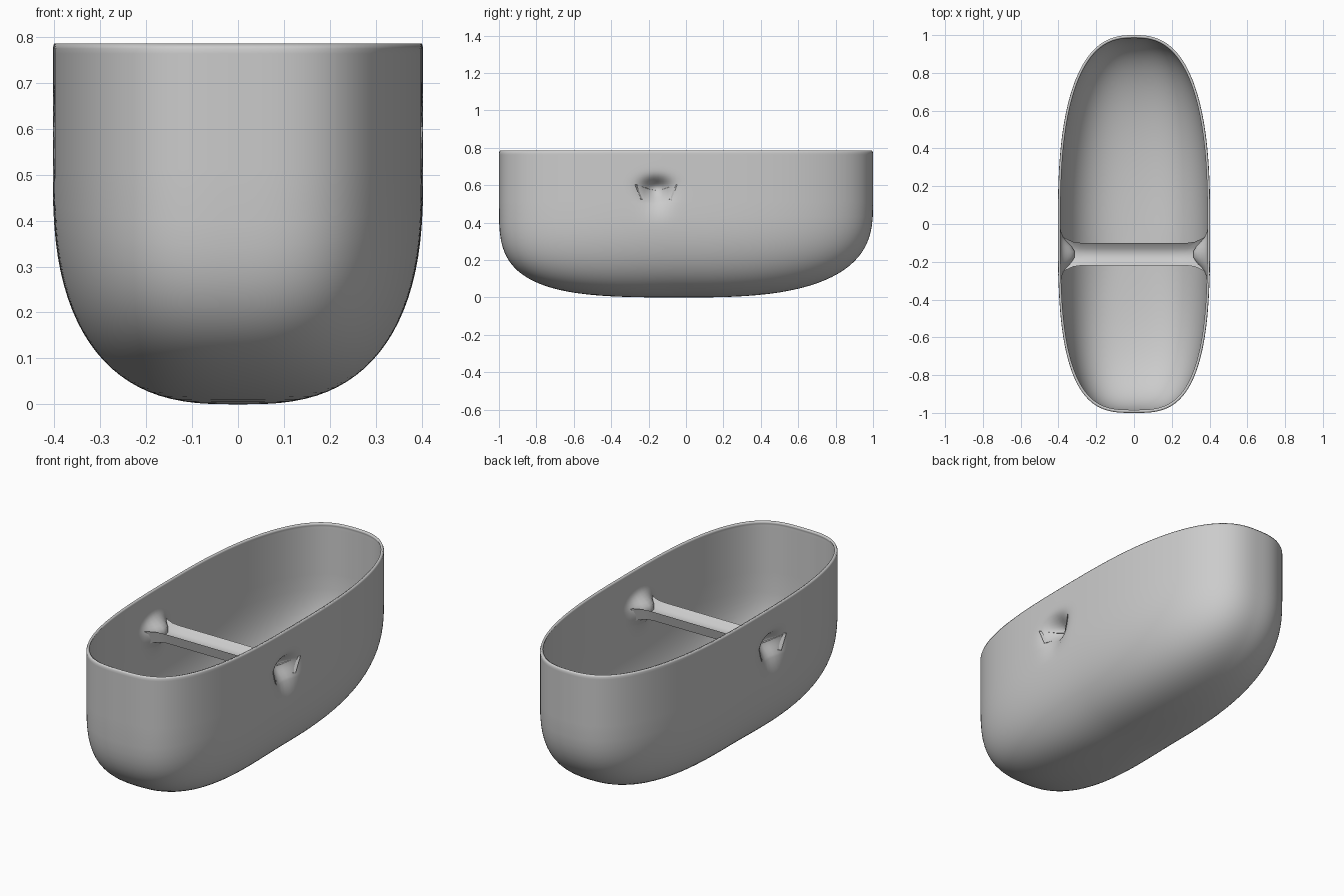
import bpy, bmesh, math

if "Cube" in bpy.data.objects:
    bpy.data.objects.remove(bpy.data.objects["Cube"])

grey = bpy.data.materials.new("plain grey")
grey.use_nodes = True
COLOUR = (0.6, 0.6, 0.6, 1)
grey.diffuse_color = COLOUR
grey.node_tree.nodes["Principled BSDF"].inputs["Base Color"].default_value = COLOUR

HALF_W, HALF_L, HEIGHT, CURVE_H = 0.403, 1.0, 0.785, 0.5
BAR_Y, BAR_Z = -0.16, 0.585
SEGMENTS, BOWL_ROWS, WALL_ROWS = 256, 24, 26


def finish(name, bm, angle):
    bmesh.ops.recalc_face_normals(bm, faces=bm.faces)
    mesh = bpy.data.meshes.new(name)
    bm.to_mesh(mesh)
    bm.free()
    mesh.materials.append(grey)
    obj = bpy.data.objects.new(name, mesh)
    bpy.context.collection.objects.link(obj)
    bpy.ops.object.select_all(action="DESELECT")
    obj.select_set(True)
    bpy.context.view_layer.objects.active = obj
    bpy.ops.object.shade_smooth_by_angle(angle=math.radians(angle))
    return obj


def bridge(bm, a, b):
    n = len(a)
    for i in range(n):
        bm.faces.new((a[i], a[(i + 1) % n], b[(i + 1) % n], b[i]))


def dimple(y, z):
    # inward pull of the side wall where the crossbar joins, longer below
    dy, dz = (y - BAR_Y) / 0.06, z - BAR_Z
    dz /= 0.04 if dz > 0 else 0.07
    return 0.08 * math.exp(-(dy * dy + dz * dz) / 1.4)


def hull_point(angle, row):
    c, s = math.cos(angle), math.sin(angle)
    plan = 2.6 if s > 0 else 3.1
    k = (abs(c) ** plan + abs(s) ** plan) ** (-1 / plan)
    if row <= BOWL_ROWS:
        end = 2.8 if s > 0 else 3.5
        n = 2.6 + (end - 2.6) * s * s
        phi = math.pi / 2 * row / BOWL_ROWS
        r = math.sin(phi) ** (2 / n)
        z = CURVE_H * (1 - max(math.cos(phi), 0) ** (2 / n))
    else:
        t = (row - BOWL_ROWS) / WALL_ROWS
        r = 1 if t < 1 else 0.994
        z = CURVE_H + (HEIGHT - CURVE_H) * t
    x, y = HALF_W * k * c * r, HALF_L * k * s * r
    if abs(x) > 0.1 and z > 0.2:
        x -= math.copysign(dimple(y, z), x)
    return x, y, z


# Hull: superelliptic tub with a thin wall
bm = bmesh.new()
rings = [[bm.verts.new(hull_point(math.tau * i / SEGMENTS, row)) for i in range(SEGMENTS)]
         for row in range(1, BOWL_ROWS + WALL_ROWS + 1)]
for low, high in zip(rings, rings[1:]):
    bridge(bm, low, high)
base = bm.verts.new((0, 0, 0))
for i in range(SEGMENTS):
    bm.faces.new((base, rings[0][(i + 1) % SEGMENTS], rings[0][i]))
hull = finish("hull", bm, 60)
wall = hull.modifiers.new("wall", "SOLIDIFY")
wall.thickness = 0.012
wall.offset = -1

# Crossbar: shallow trough whose corners flare out into the side walls
section = [(-0.06, 0.02, 1), (-0.03, -0.005, 0.3), (0, -0.013, 0), (0.03, -0.005, 0.3),
           (0.06, 0.02, 1), (0.045, -0.035, 0.9), (0, -0.04, 0), (-0.045, -0.035, 0.9)]
bm = bmesh.new()
loops = []
STEPS = 10
for j in range(-STEPS, STEPS + 1):
    t = abs(j) / STEPS
    side = -1 if j < 0 else 1
    flare = max(0, (t - 0.7) / 0.3) ** 2
    loop = []
    for y, z, corner in section:
        x = side * t * (0.33 + 0.073 * corner)
        grow = 1 + 0.9 * corner * flare
        rise = 1 + (0 if z > 0 else 0.9) * corner * flare
        loop.append(bm.verts.new((x, BAR_Y + y * grow, BAR_Z + z * rise)))
    loops.append(loop)
for a, b in zip(loops, loops[1:]):
    bridge(bm, a, b)
finish("crossbar", bm, 40)
